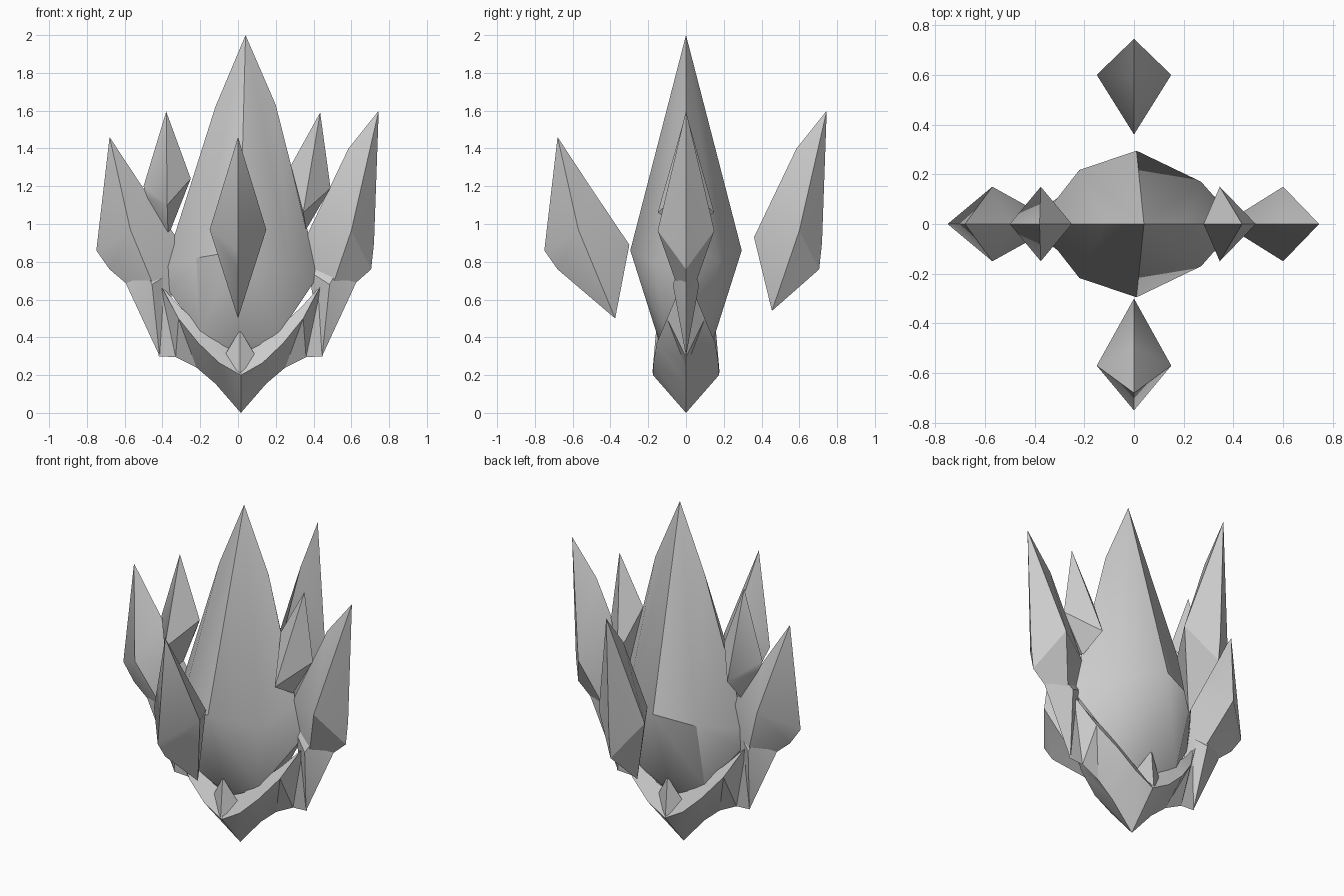
import bpy, bmesh
from math import pi, radians
from mathutils import Matrix

cube = bpy.data.objects.get("Cube")
if cube:
    bpy.data.objects.remove(cube)

stone = bpy.data.materials.new("grey_stone")
stone.use_nodes = True
GREY = (0.6, 0.6, 0.6, 1)
stone.diffuse_color = GREY
stone.node_tree.nodes["Principled BSDF"].inputs["Base Color"].default_value = GREY


def finish(name, bm):
    """Turn a bmesh into a shaded object."""
    bmesh.ops.remove_doubles(bm, verts=bm.verts, dist=0.0005)
    bmesh.ops.recalc_face_normals(bm, faces=bm.faces)
    mesh = bpy.data.meshes.new(name)
    bm.to_mesh(mesh)
    bm.free()
    mesh.materials.append(stone)
    ob = bpy.data.objects.new(name, mesh)
    bpy.context.collection.objects.link(ob)
    bpy.ops.object.select_all(action="DESELECT")
    ob.select_set(True)
    bpy.context.view_layer.objects.active = ob
    bpy.ops.object.shade_smooth_by_angle(angle=radians(28))
    return ob


def shard(name, profile, side, half, turn=0):
    """Bipyramid: a radial (r, z) outline joined to one point on each side."""
    bm = bmesh.new()
    ring = [bm.verts.new((r, 0, z)) for r, z in profile]
    for y in (-half, half):
        tip = bm.verts.new((side[0], y, side[1]))
        for a, b in zip(ring, ring[1:] + ring[:1]):
            bm.faces.new((a, b, tip))
    bm.transform(Matrix.Rotation(turn, 4, "Z"))
    return finish(name, bm)


# Large central crystal: hull of its ridge points, mirrored front to back
ridge = [(0.04, 2), (-0.12, 1.62), (0.2, 1.63), (-0.39, 0.77), (0.38, 0.92),
         (0.42, 0.72), (-0.37, 0.65), (0.01, 0.2)]
flank = [(0.02, 0.2, 1.2), (0.01, 0.295, 0.86), (-0.22, 0.217, 0.82),
         (0.27, 0.17, 0.8), (0.01, 0.13, 0.34), (-0.2, 0.11, 0.42), (0.22, 0.11, 0.42)]
bm = bmesh.new()
for x, z in ridge:
    bm.verts.new((x, 0, z))
for x, y, z in flank:
    for s in (-1, 1):
        bm.verts.new((x, s * y, z))
bmesh.ops.convex_hull(bm, input=bm.verts)
finish("central_crystal", bm)

# Floating crystals around it, a short pair and a tall pair
short = [(0.68, 1.46), (0.75, 0.86), (0.68, 0.76), (0.375, 0.5), (0.3, 0.89), (0.495, 1.18)]
tall = [(0.745, 1.6), (0.72, 0.9), (0.705, 0.76), (0.455, 0.54), (0.36, 0.93), (0.585, 1.4)]
for name, turn in (("right_crystal", pi), ("front_crystal", -pi / 2)):
    shard(name, short, (0.57, 0.97), 0.15, turn)
for name, turn in (("left_crystal", 0), ("back_crystal", pi / 2)):
    shard(name, tall, (0.6, 0.965), 0.15, turn)

# Small crystals on the shoulders
shard("right_shoulder_crystal",
      [(-0.38, 1.595), (-0.5, 1.2), (-0.485, 1.14), (-0.37, 0.935), (-0.25, 1.24)],
      (-0.375, 1.1), 0.15)
shard("left_shoulder_crystal",
      [(0.435, 1.59), (0.49, 1.19), (0.36, 0.97), (0.28, 1.31)],
      (0.345, 1.06), 0.15)

# Cradle: keel, outer rim, inner rim and floor, mirrored both ways
MID = 0.015
keel = [(0, 0, 0), (0.135, 0, 0.155), (0.235, 0, 0.24), (0.345, 0, 0.295), (0.435, 0, 0.3)]
outer = [(0, 0.175, 0.2), (0.115, 0.172, 0.265), (0.225, 0.155, 0.37),
         (0.33, 0.1, 0.5), (0.427, 0.025, 0.68)]
inner = [(0, 0.1, 0.31), (0.1, 0.11, 0.36), (0.2, 0.1, 0.45),
         (0.32, 0.065, 0.56), (0.42, 0.012, 0.67)]
floor = [(x, 0, z - 0.04) for x, y, z in inner]
bm = bmesh.new()
for sx in (-1, 1):
    for sy in (-1, 1):
        rows = [[bm.verts.new((MID + sx * x, sy * y, z)) for x, y, z in row]
                for row in (keel, outer, inner, floor)]
        for low, high in zip(rows, rows[1:]):
            for i in range(len(low) - 1):
                bm.faces.new((low[i], low[i + 1], high[i + 1]))
                bm.faces.new((low[i], high[i + 1], high[i]))
        bm.faces.new([row[-1] for row in rows])
finish("cradle", bm)

# Thin fins rising outward from the cradle corners
for name, s in (("right_fin", -1), ("left_fin", 1)):
    outline = [(0.43, 0.3), (0.62, 0.71), (0.56, 0.85), (0.36, 0.75)]
    shard(name, [(MID + s * r, z) for r, z in outline], (MID + s * 0.47, 0.68), 0.07)

# Small spikes on the front and back of the cradle
for name, turn in (("front_spike", -pi / 2), ("back_spike", pi / 2)):
    ob = shard(name, [(0.178, 0.21), (0.158, 0.44), (0.1, 0.3)], (0.125, 0.29), 0.09, turn)
    ob.location.x = MID * 0.7
